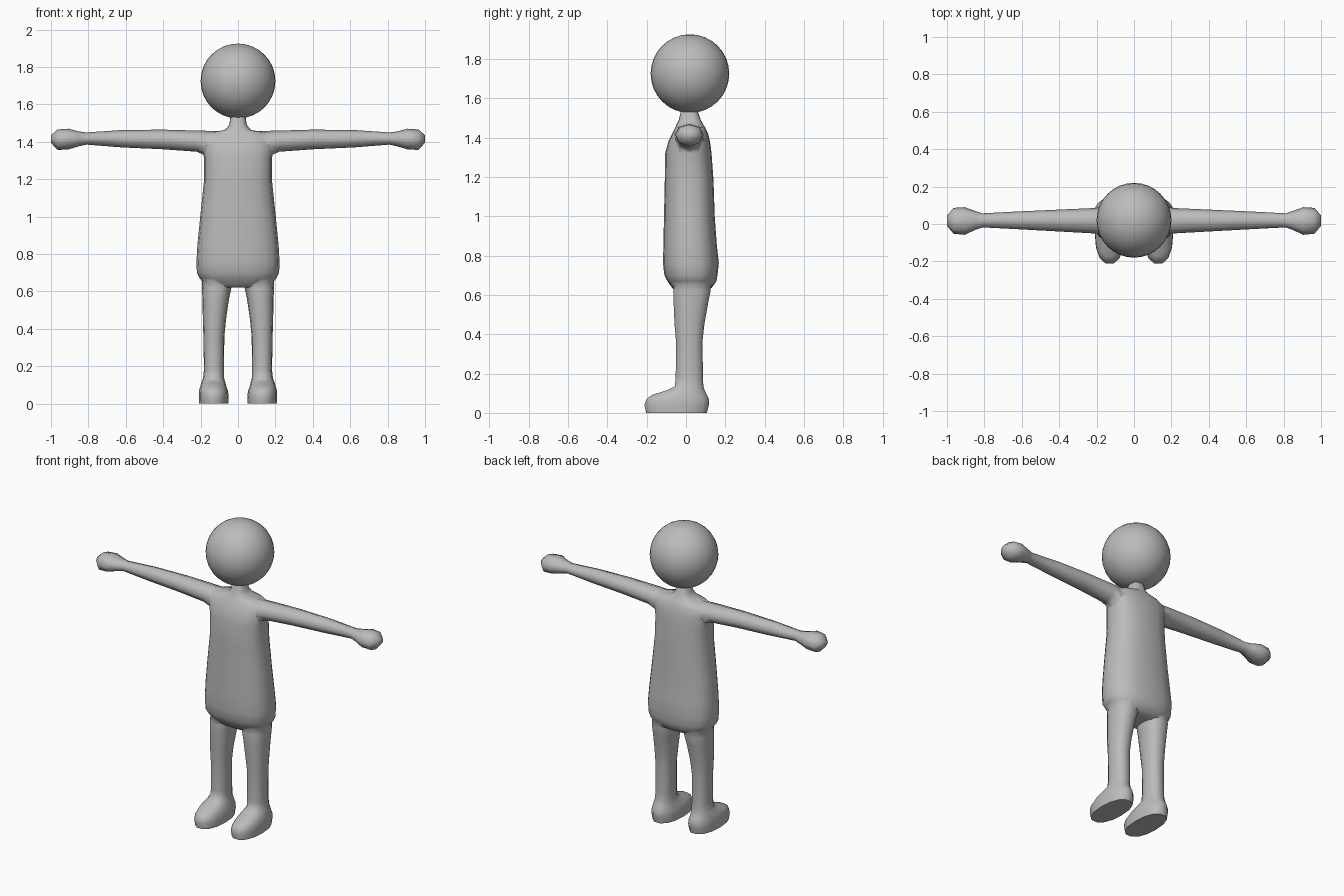
import bpy, bmesh, math
from mathutils import Vector

grey = bpy.data.materials.new("plain grey")
grey.diffuse_color = (0.5, 0.5, 0.5, 1)


def power(v, e):
    return math.copysign(abs(v) ** e, v)


def loft(name, rings, axis, sides, n=2.0, sign=1):
    """Skin rings (position, low u, high u, low v, high v) along z or x."""
    bm = bmesh.new()
    loops = []
    for p, u0, u1, v0, v1 in rings:
        loop = []
        for i in range(sides):
            a = math.tau * i / sides
            u = (u0 + u1) / 2 + (u1 - u0) / 2 * power(math.cos(a), 2 / n)
            v = (v0 + v1) / 2 + (v1 - v0) / 2 * power(math.sin(a), 2 / n)
            co = (u, v, p) if axis == "z" else (p, u, v)
            loop.append(bm.verts.new(Vector((sign * co[0], co[1], co[2]))))
        loops.append(loop)
    for a, b in zip(loops, loops[1:]):
        for i in range(sides):
            j = (i + 1) % sides
            bm.faces.new((a[i], a[j], b[j], b[i]))
    bm.faces.new(loops[0])
    bm.faces.new(loops[-1])
    bmesh.ops.recalc_face_normals(bm, faces=bm.faces)
    mesh = bpy.data.meshes.new(name)
    bm.to_mesh(mesh)
    bm.free()
    mesh.materials.append(grey)
    ob = bpy.data.objects.new(name, mesh)
    bpy.context.collection.objects.link(ob)
    return ob


# torso and neck: height, half width, front, back
torso = [(0.62, 0.13, -0.05, 0.10), (0.635, 0.175, -0.07, 0.13),
         (0.67, 0.205, -0.095, 0.155), (0.70, 0.22, -0.11, 0.16),
         (0.76, 0.222, -0.117, 0.167), (0.85, 0.217, -0.115, 0.157),
         (1.00, 0.202, -0.112, 0.146), (1.18, 0.183, -0.108, 0.14),
         (1.32, 0.183, -0.106, 0.13), (1.38, 0.195, -0.09, 0.122),
         (1.42, 0.19, -0.07, 0.112), (1.45, 0.15, -0.055, 0.098),
         (1.463, 0.07, -0.05, 0.09), (1.49, 0.047, -0.037, 0.075),
         (1.55, 0.038, -0.022, 0.055)]
body = loft("body", [(z, -w, w, f, b) for z, w, f, b in torso], "z", 20, 2.5)

# arm with mitten hand: distance, front, back, bottom, top
arm = [(0.08, -0.05, 0.085, 1.35, 1.455), (0.17, -0.055, 0.09, 1.325, 1.459),
       (0.22, -0.05, 0.085, 1.347, 1.46), (0.40, -0.04, 0.077, 1.36, 1.465),
       (0.62, -0.028, 0.067, 1.37, 1.463), (0.81, -0.018, 0.057, 1.385, 1.45),
       (0.85, -0.032, 0.07, 1.376, 1.455), (0.905, -0.058, 0.09, 1.36, 1.47),
       (0.965, -0.052, 0.086, 1.356, 1.466), (1.0, -0.01, 0.045, 1.395, 1.435)]

# leg with foot: height, inner, outer, front, back
leg = [(0.0, 0.052, 0.208, -0.207, 0.11), (0.04, 0.05, 0.21, -0.215, 0.12),
       (0.07, 0.054, 0.208, -0.205, 0.12), (0.092, 0.062, 0.202, -0.175, 0.11),
       (0.115, 0.068, 0.195, -0.10, 0.097), (0.135, 0.074, 0.187, -0.058, 0.09),
       (0.18, 0.075, 0.182, -0.054, 0.088), (0.36, 0.073, 0.185, -0.052, 0.085),
       (0.45, 0.064, 0.188, -0.06, 0.095), (0.56, 0.048, 0.19, -0.065, 0.115),
       (0.62, 0.035, 0.193, -0.067, 0.127), (0.68, 0.03, 0.19, -0.06, 0.125)]

# weld the limbs of both sides into the body
bpy.context.view_layer.objects.active = body
for sign in (-1, 1):
    for limb in (loft("arm", arm, "x", 8, 2.0, sign),
                 loft("leg", leg, "z", 14, 2.3, sign)):
        mod = body.modifiers.new("weld", "BOOLEAN")
        mod.operation = "UNION"
        mod.solver = "EXACT"
        mod.object = limb
        bpy.ops.object.modifier_apply(modifier=mod.name)
        bpy.data.objects.remove(limb)
body.select_set(True)
bpy.ops.object.shade_smooth_by_angle(angle=math.radians(60))

# round head
bpy.ops.mesh.primitive_uv_sphere_add(segments=32, ring_count=16, radius=0.2,
                                     location=(0, 0.02, 1.725))
head = bpy.context.object
head.name = "head"
head.data.materials.append(grey)
bpy.ops.object.shade_smooth()
